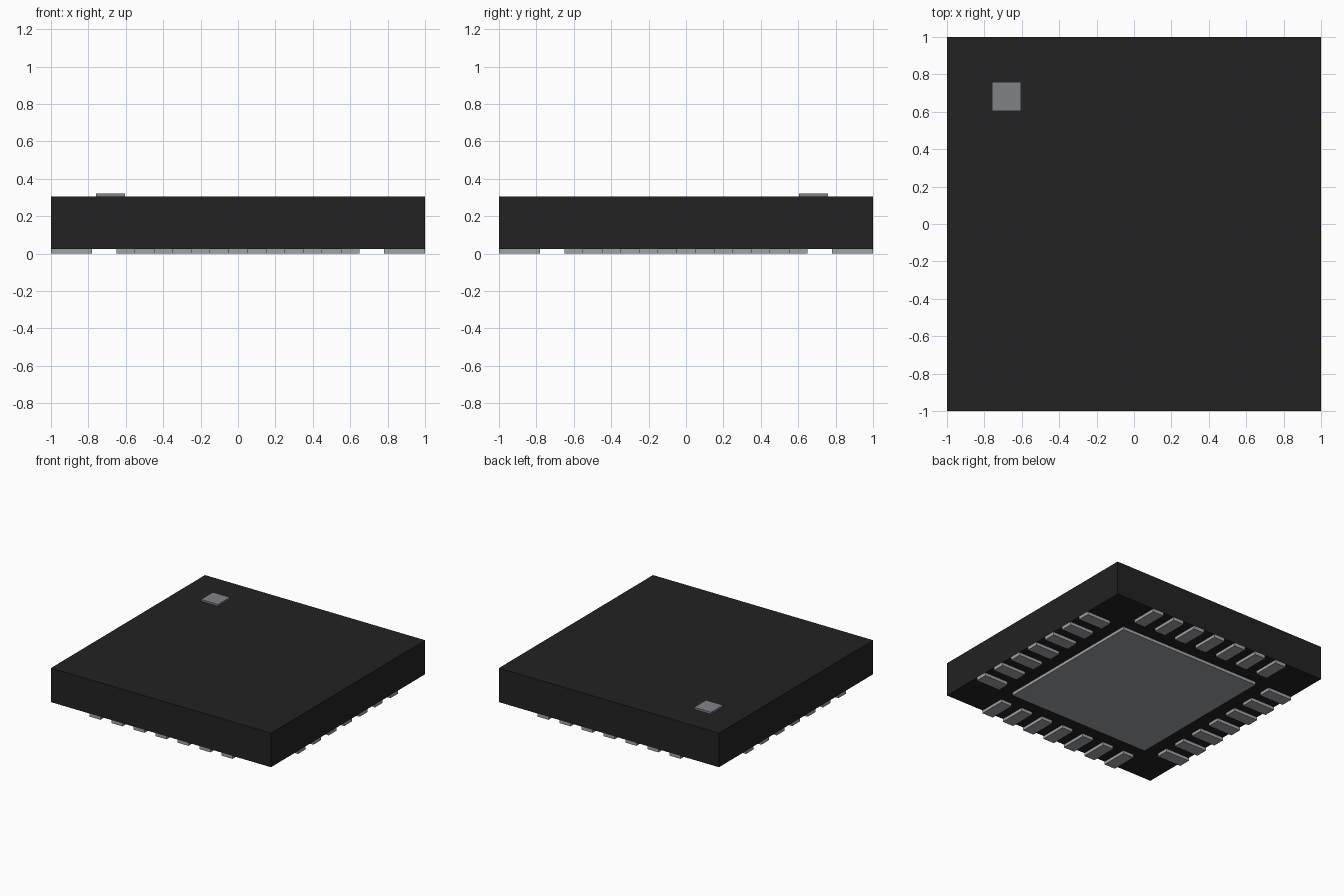
import bpy

cube = bpy.data.objects.get("Cube")
if cube:
    bpy.data.objects.remove(cube, do_unlink=True)


def material(name, rgb):
    mat = bpy.data.materials.new(name)
    mat.use_nodes = True
    colour = (*rgb, 1)
    mat.diffuse_color = colour
    mat.node_tree.nodes["Principled BSDF"].inputs["Base Color"].default_value = colour
    return mat


def box(name, low, high, mat):
    """Axis-aligned box between two opposite corners."""
    centre = [(a + b) / 2 for a, b in zip(low, high)]
    bpy.ops.mesh.primitive_cube_add(size=1, location=centre)
    obj = bpy.context.object
    obj.name = name
    obj.scale = [b - a for a, b in zip(low, high)]
    bpy.ops.object.transform_apply(location=True, rotation=False, scale=True)
    obj.data.materials.append(mat)
    return obj


black = material("black plastic", (0.016, 0.016, 0.016))
metal = material("light metal", (0.35, 0.36, 0.38))
grey = material("grey marking", (0.216, 0.227, 0.242))

BASE, TOP = 0.025, 0.305
PITCH, WIDTH, LENGTH, COUNT = 0.2, 0.1, 0.22, 7

# Package body and corner orientation mark
box("body", (-1, -1, BASE), (1, 1, TOP), black)
box("corner_mark", (-0.76, 0.605, TOP), (-0.605, 0.76, 0.32), grey)

# Large pad under the middle
box("centre_pad", (-0.65, -0.65, 0), (0.65, 0.65, BASE), metal)

# Row of contact pads along each of the four edges
for i in range(COUNT):
    a = (i - (COUNT - 1) / 2) * PITCH - WIDTH / 2
    b = a + WIDTH
    for side, inner, outer in (("front", -1, LENGTH - 1), ("back", 1 - LENGTH, 1)):
        box(f"{side}_pad_{i + 1}", (a, inner, 0), (b, outer, BASE), metal)
    for side, inner, outer in (("right", -1, LENGTH - 1), ("left", 1 - LENGTH, 1)):
        box(f"{side}_pad_{i + 1}", (inner, a, 0), (outer, b, BASE), metal)
